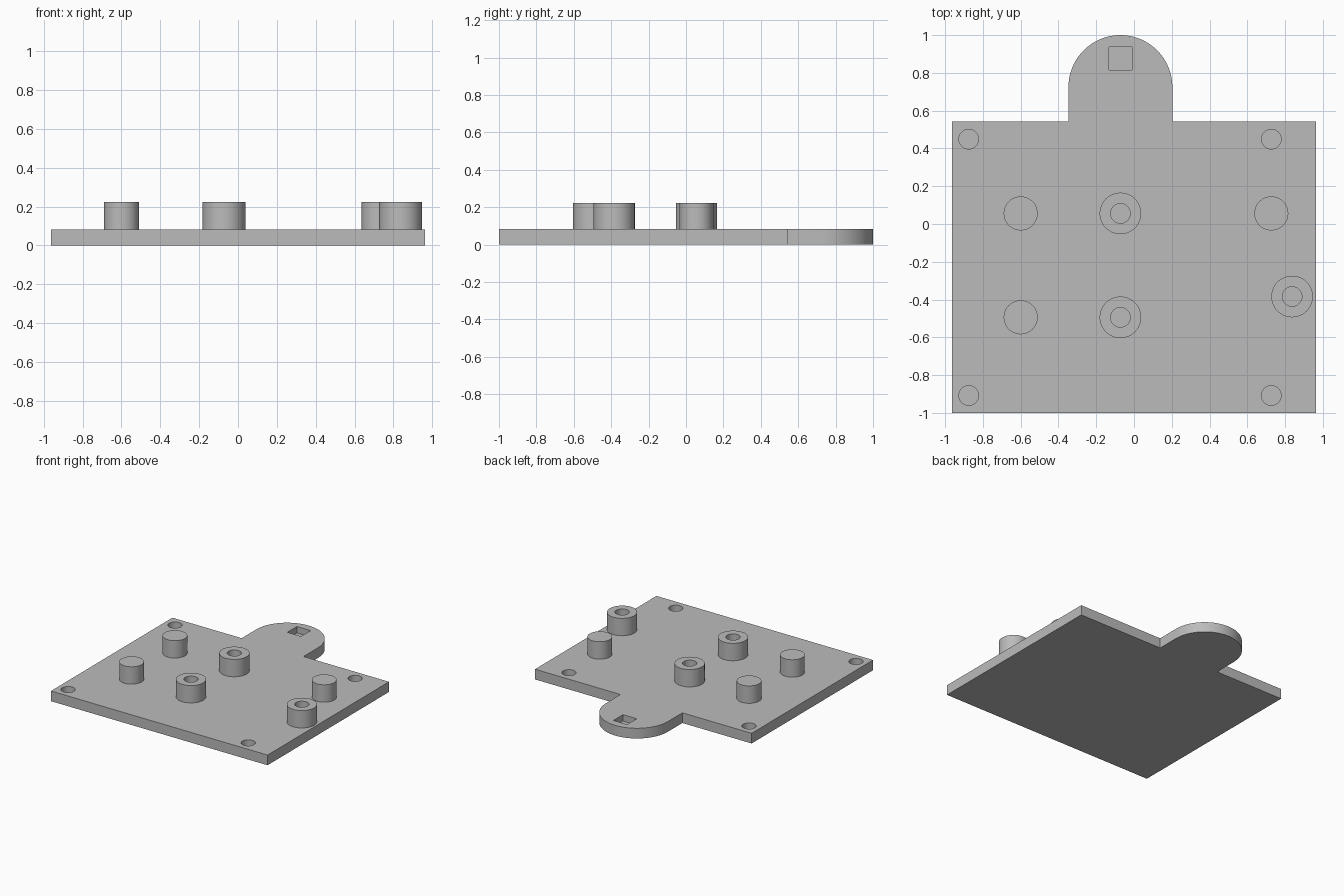
import bpy, bmesh, math

PLATE_TOP, POST_TOP, POCKET_FLOOR = 0.082, 0.222, 0.03
TAB_X, TAB_Y, TAB_R = -0.072, 0.725, 0.275
HALF_W, BACK_Y = 0.963, 0.542
SEGS = 48

cube = bpy.data.objects.get("Cube")
if cube:
    bpy.data.objects.remove(cube, do_unlink=True)

grey = bpy.data.materials.new("plain_grey")
grey.use_nodes = True
colour = (0.5, 0.5, 0.5, 1)
grey.diffuse_color = colour
grey.node_tree.nodes["Principled BSDF"].inputs["Base Color"].default_value = colour


def ring(x, y, r, n=SEGS):
    return [(x + r * math.cos(2 * math.pi * i / n), y + r * math.sin(2 * math.pi * i / n)) for i in range(n)]


def prism(name, outline, z0, z1):
    """Extrude a flat outline from z0 to z1."""
    bm = bmesh.new()
    face = bm.faces.new([bm.verts.new((x, y, z0)) for x, y in outline])
    up = bmesh.ops.extrude_face_region(bm, geom=[face], use_keep_orig=True)["geom"]
    bmesh.ops.translate(bm, vec=(0, 0, z1 - z0), verts=[v for v in up if isinstance(v, bmesh.types.BMVert)])
    bmesh.ops.recalc_face_normals(bm, faces=bm.faces)
    mesh = bpy.data.meshes.new(name)
    bm.to_mesh(mesh)
    bm.free()
    mesh.materials.append(grey)
    obj = bpy.data.objects.new(name, mesh)
    bpy.context.collection.objects.link(obj)
    return obj


def cut(obj, outline, z0, z1):
    """Sink a pocket into an object and discard the cutter."""
    tool = prism("pocket_cutter", outline, z0, z1)
    tool.hide_render = True
    mod = obj.modifiers.new("pocket", "BOOLEAN")
    mod.operation, mod.solver, mod.object = "DIFFERENCE", "EXACT", tool
    bpy.context.view_layer.objects.active = obj
    bpy.ops.object.modifier_apply(modifier=mod.name)
    bpy.data.objects.remove(tool, do_unlink=True)


def smooth(obj):
    bpy.ops.object.select_all(action="DESELECT")
    obj.select_set(True)
    bpy.context.view_layer.objects.active = obj
    bpy.ops.object.shade_smooth_by_angle(angle=math.radians(30))


# Base plate with the rounded tab at the back
arc = [(TAB_X + TAB_R * math.cos(math.pi * i / SEGS), TAB_Y + TAB_R * math.sin(math.pi * i / SEGS))
       for i in range(SEGS + 1)]
outline = [(-HALF_W, -1), (HALF_W, -1), (HALF_W, BACK_Y), (TAB_X + TAB_R, BACK_Y)]
outline += arc + [(TAB_X - TAB_R, BACK_Y), (-HALF_W, BACK_Y)]
plate = prism("base_plate", outline, 0, PLATE_TOP)

# Blind screw holes in the corners
for x in (-0.875, 0.727):
    for y in (-0.908, 0.449):
        cut(plate, ring(x, y, 0.052), POCKET_FLOOR, 0.2)

# Square pocket in the tab
s = 0.061
sx, sy = TAB_X, 0.877
cut(plate, [(sx - s, sy - s), (sx + s, sy - s), (sx + s, sy + s), (sx - s, sy + s)], POCKET_FLOOR, 0.2)
smooth(plate)

# Solid locating posts
for i, (x, y) in enumerate([(-0.6, 0.056), (-0.6, -0.494), (0.727, 0.056)]):
    smooth(prism(f"solid_post_{i + 1}", ring(x, y, 0.09), PLATE_TOP, POST_TOP))

# Hollow standoffs
for i, (x, y) in enumerate([(TAB_X, 0.056), (TAB_X, -0.494), (0.837, -0.384)]):
    standoff = prism(f"hollow_standoff_{i + 1}", ring(x, y, 0.11), PLATE_TOP, POST_TOP)
    cut(standoff, ring(x, y, 0.052), 0, 0.3)
    smooth(standoff)
